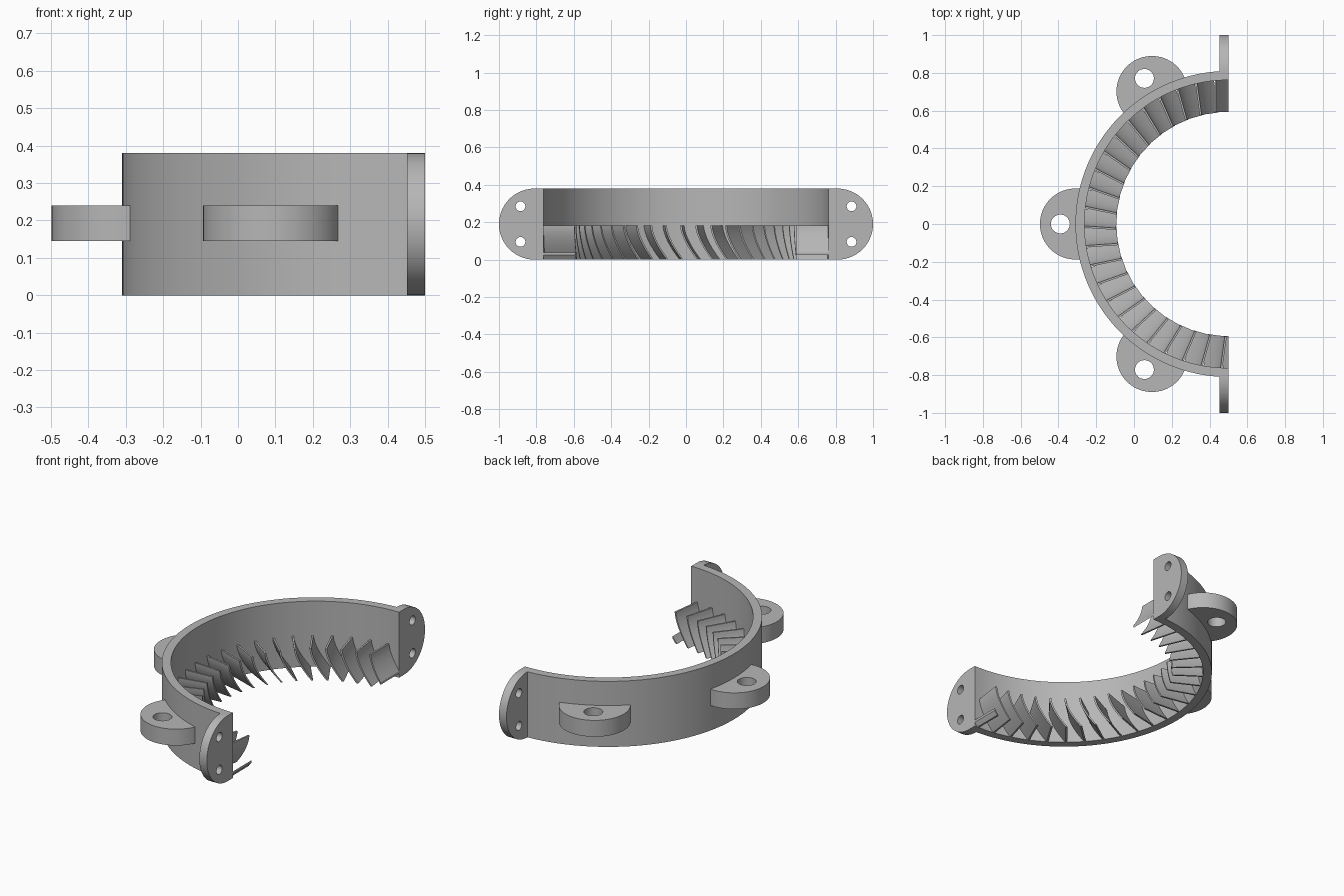
import bpy, bmesh
from math import sin, cos, pi, radians
from mathutils import Matrix, Vector

cube = bpy.data.objects.get("Cube")
if cube:
    bpy.data.objects.remove(cube, do_unlink=True)

grey = bpy.data.materials.new("plain grey")
grey.use_nodes = True
colour = (0.47, 0.47, 0.47, 1)
grey.diffuse_color = colour
grey.node_tree.nodes["Principled BSDF"].inputs["Base Color"].default_value = colour

AXIS = Matrix.Translation((0.5, 0, 0))
R_IN, R_OUT, HEIGHT = 0.762, 0.81, 0.38


def arc(cx, cy, r, start, end, n):
    """Points along an arc, angles in degrees, both ends included."""
    return [(cx + r * cos(radians(start + (end - start) * i / n)),
             cy + r * sin(radians(start + (end - start) * i / n))) for i in range(n + 1)]


def circle(cx, cy, r, n=32):
    return arc(cx, cy, r, 0, 360, n)[:-1]


def frame(x, y, z):
    """Matrix whose local axes point along the given directions."""
    return Matrix((x, y, z)).transposed().to_4x4()


def plate(name, loops, depth, matrix, clip=False):
    """Extrude an outline (with optional holes) along its local z."""
    bm = bmesh.new()
    for loop in loops:
        vs = [bm.verts.new((x, y, 0)) for x, y in loop]
        for a, b in zip(vs, vs[1:] + vs[:1]):
            bm.edges.new((a, b))
    if len(loops) == 1:
        bm.faces.new(bm.verts[:])
    else:
        bmesh.ops.triangle_fill(bm, edges=bm.edges[:], use_beauty=True)
    ext = bmesh.ops.extrude_face_region(bm, geom=bm.faces[:], use_keep_orig=True)
    top = [v for v in ext["geom"] if isinstance(v, bmesh.types.BMVert)]
    bmesh.ops.translate(bm, verts=top, vec=(0, 0, depth))
    bmesh.ops.transform(bm, matrix=matrix, verts=bm.verts[:])
    if clip:
        # trim whatever passes the flat joint plane, then close the cut
        cut = bmesh.ops.bisect_plane(bm, geom=bm.verts[:] + bm.edges[:] + bm.faces[:],
                                     plane_co=(0.5, 0, 0), plane_no=(1, 0, 0),
                                     clear_outer=True)
        edges = [e for e in cut["geom_cut"] if isinstance(e, bmesh.types.BMEdge)]
        if edges:
            bmesh.ops.holes_fill(bm, edges=edges)
    bmesh.ops.recalc_face_normals(bm, faces=bm.faces[:])
    mesh = bpy.data.meshes.new(name)
    bm.to_mesh(mesh)
    bm.free()
    mesh.materials.append(grey)
    obj = bpy.data.objects.new(name, mesh)
    bpy.context.collection.objects.link(obj)
    bpy.ops.object.select_all(action='DESELECT')
    obj.select_set(True)
    bpy.context.view_layer.objects.active = obj
    bpy.ops.object.shade_smooth_by_angle(angle=radians(30))
    return obj


# Half ring casing
plate("half_ring", [arc(0, 0, R_OUT, 90, 270, 72) + arc(0, 0, R_IN, 270, 90, 72)],
      HEIGHT, AXIS)

# Rounded joint flanges, each with two bolt holes
half = HEIGHT / 2
for side, name in ((1, "back_flange"), (-1, "front_flange")):
    outline = [(0.775, 0)] + arc(0.81, half, half, -90, 90, 28) + [(0.775, HEIGHT)]
    holes = [circle(0.885, half + s * 0.095, 0.026, 24) for s in (-1, 1)]
    plate(name, [outline] + holes, 0.048,
          Matrix.Translation((0.452, 0, 0)) @ frame((0, side, 0), (0, 0, 1), (1, 0, 0)))

# Mounting lugs around the outside
for angle, name in ((120, "back_lug"), (180, "side_lug"), (240, "front_lug")):
    plate(name, [arc(R_OUT, 0, 0.188, -100, 100, 40), circle(0.89, 0, 0.05)], 0.095,
          AXIS @ Matrix.Translation((0, 0, 0.145)) @ Matrix.Rotation(radians(angle), 4, 'Z'))

# Curved guide vanes: upright at the top, sweeping sideways towards the bottom
VANE_H, SWEEP, THICK, STEPS = 0.182, 0.09, 0.005, 10
GAPS = 23


def vane_side(offset):
    return [(SWEEP * (i / STEPS) ** 1.6 - 0.067 + offset, VANE_H * (1 - i / STEPS))
            for i in range(STEPS + 1)]


vane_profile = vane_side(-THICK) + vane_side(THICK)[::-1]
vane_frame = Matrix.Translation((0.592, 0, 0)) @ frame((0, -1, 0), (0, 0, 1), (1, 0, 0))
for k in range(GAPS + 1):
    turn = Matrix.Rotation(pi / 2 + pi * k / GAPS, 4, 'Z')
    plate(f"guide_vane_{k + 1}", [vane_profile], 0.182, AXIS @ turn @ vane_frame, clip=True)
